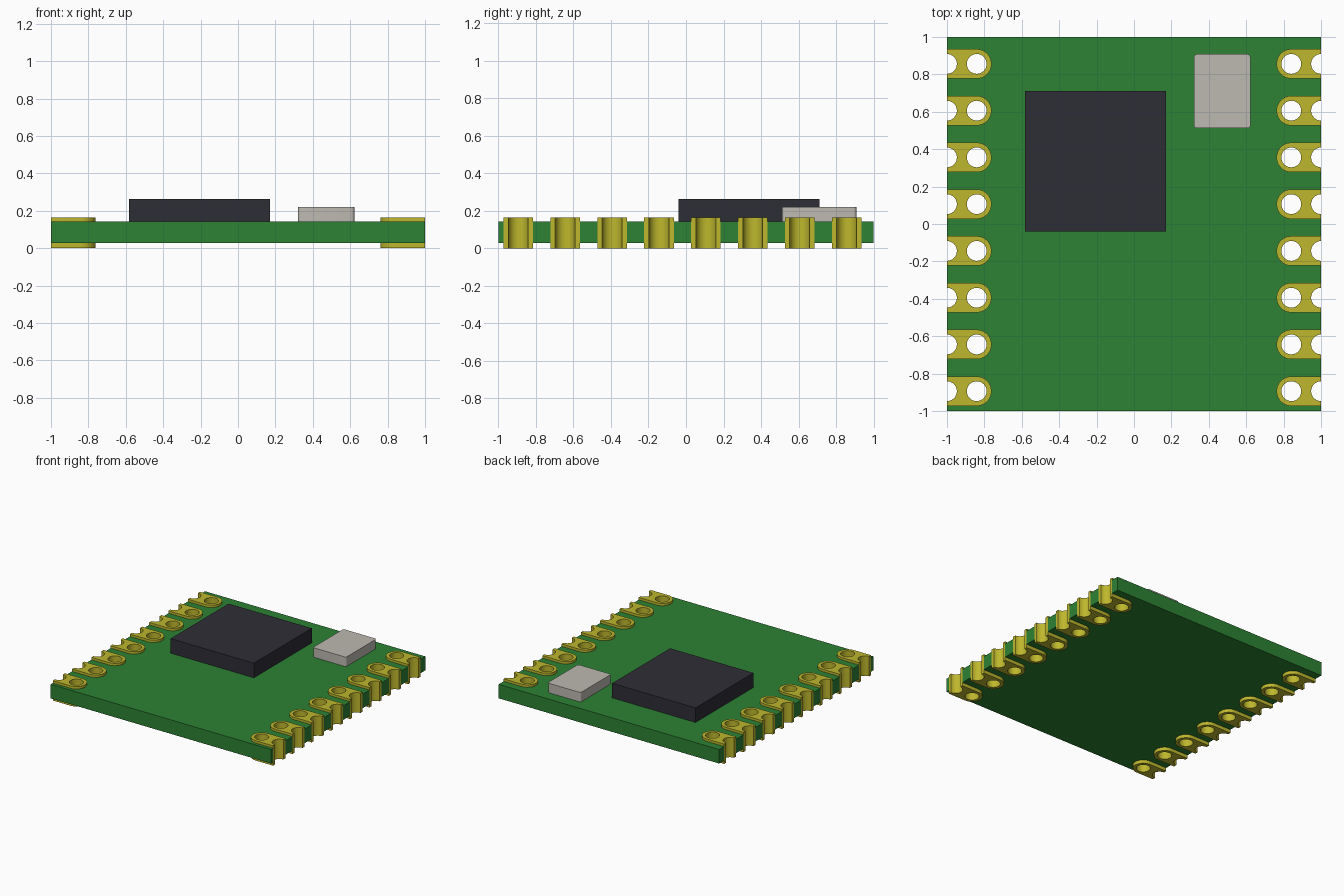
import bpy, bmesh, math

if "Cube" in bpy.data.objects:
    bpy.data.objects.remove(bpy.data.objects["Cube"], do_unlink=True)

PAD_Y = [0.856 - 0.25 * i for i in range(8)]   # pad rows
PAD_X = 0.841                                  # centre of the inner holes
PAD_R = 0.079                                  # half width of a pad
HOLE_R = 0.053
PAD_TOP = 0.163
BOARD_BOTTOM, BOARD_TOP = 0.028, 0.143


def material(name, rgb):
    mat = bpy.data.materials.new(name)
    mat.use_nodes = True
    mat.diffuse_color = (*rgb, 1)
    bsdf = next(n for n in mat.node_tree.nodes if n.type == 'BSDF_PRINCIPLED')
    bsdf.inputs["Base Color"].default_value = (*rgb, 1)
    bsdf.inputs["Roughness"].default_value = 0.6
    return mat


def arc(cx, cy, r, start, end, n):
    angles = [math.radians(start + (end - start) * i / n) for i in range(n + 1)]
    return [(cx + r * math.cos(a), cy + r * math.sin(a)) for a in angles]


def prism(name, loops, z0, z1, mat):
    """Extrude a flat outline, with optional hole loops, from z0 to z1."""
    bm = bmesh.new()
    edges = []
    for loop in loops:
        vs = [bm.verts.new((x, y, z0)) for x, y in loop]
        edges += [bm.edges.new((vs[i - 1], vs[i])) for i in range(len(vs))]
    if len(loops) == 1:
        bm.faces.new(vs)
    else:
        bmesh.ops.triangle_fill(bm, edges=edges, use_beauty=True)
    geom = bmesh.ops.extrude_face_region(bm, geom=bm.faces[:], use_keep_orig=True)["geom"]
    top = [g for g in geom if isinstance(g, bmesh.types.BMVert)]
    bmesh.ops.translate(bm, verts=top, vec=(0, 0, z1 - z0))
    bmesh.ops.recalc_face_normals(bm, faces=bm.faces[:])
    mesh = bpy.data.meshes.new(name)
    bm.to_mesh(mesh)
    bm.free()
    mesh.materials.append(mat)
    return add_object(name, mesh)


def add_object(name, mesh):
    obj = bpy.data.objects.new(name, mesh)
    bpy.context.collection.objects.link(obj)
    return obj


def smooth(obj):
    bpy.ops.object.select_all(action='DESELECT')
    obj.select_set(True)
    bpy.context.view_layer.objects.active = obj
    bpy.ops.object.shade_smooth_by_angle(angle=math.radians(30))


def rectangle(x0, x1, y0, y1):
    return [(x0, y0), (x1, y0), (x1, y1), (x0, y1)]


green = material("board green", (0.026, 0.223, 0.034))
gold = material("pad gold", (0.515, 0.474, 0.026))
black = material("chip black", (0.027, 0.027, 0.037))
silver = material("metal silver", (0.515, 0.491, 0.445))

# Board with a rounded slot for every pad
right = [(1, -1)]
for y in reversed(PAD_Y):
    right += [(1, y - PAD_R), *arc(PAD_X, y, PAD_R, 270, 90, 24), (1, y + PAD_R)]
right.append((1, 1))
left = [(-x, y) for x, y in reversed(right)]
smooth(prism("circuit_board", [right + left], BOARD_BOTTOM, BOARD_TOP, green))

# Gold edge pads: a through hole and a half hole at the board edge
outline = (arc(PAD_X, 0, PAD_R, 90, 270, 24) + [(1, -PAD_R)]
           + arc(1, 0, HOLE_R, 270, 90, 16) + [(1, PAD_R)])
hole = arc(PAD_X, 0, HOLE_R, 0, 360, 32)[:-1]
for side, sign in (("right", -1), ("left", 1)):
    loops = [[(sign * x, y) for x, y in loop] for loop in (outline, hole)]
    first = prism(f"{side}_pad_1", loops, 0, PAD_TOP, gold)
    smooth(first)
    first.location.y = PAD_Y[0]
    for i, y in enumerate(PAD_Y[1:], 2):
        add_object(f"{side}_pad_{i}", first.data).location.y = y

# Main chip
prism("main_chip", [rectangle(-0.584, 0.172, -0.04, 0.711)], BOARD_TOP, 0.263, black)

# Metal can with slightly rounded upright corners
x0, x1, y0, y1, r = 0.321, 0.622, 0.512, 0.908, 0.016
can = (arc(x0 + r, y0 + r, r, 180, 270, 5) + arc(x1 - r, y0 + r, r, 270, 360, 5)
       + arc(x1 - r, y1 - r, r, 0, 90, 5) + arc(x0 + r, y1 - r, r, 90, 180, 5))
smooth(prism("metal_can", [can], BOARD_TOP, 0.221, silver))
